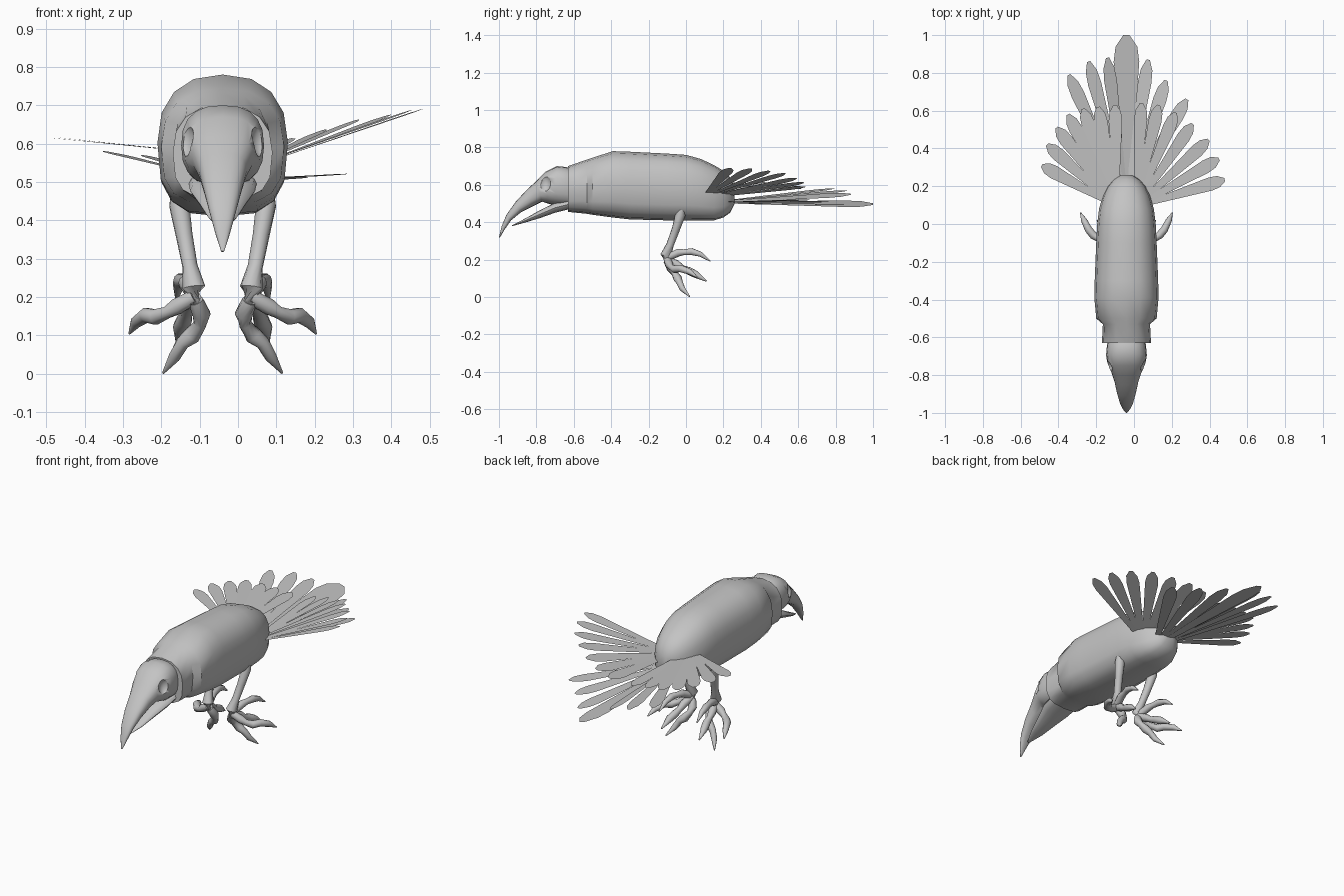
import bpy, bmesh, math
from mathutils import Vector

if "Cube" in bpy.data.objects:
    bpy.data.objects.remove(bpy.data.objects["Cube"])

CX = -0.04  # symmetry plane of the bird
grey = bpy.data.materials.new("plain grey")
grey.diffuse_color = (0.55, 0.55, 0.55, 1)
grey.use_nodes = True
grey.node_tree.nodes["Principled BSDF"].inputs["Base Color"].default_value = grey.diffuse_color


def finish(name, bm, angle=40, smooth=True, closed=True):
    if closed:
        bmesh.ops.recalc_face_normals(bm, faces=bm.faces)
    me = bpy.data.meshes.new(name)
    bm.to_mesh(me)
    bm.free()
    me.materials.append(grey)
    ob = bpy.data.objects.new(name, me)
    bpy.context.collection.objects.link(ob)
    if smooth:
        activate(ob)
        bpy.ops.object.shade_smooth_by_angle(angle=math.radians(angle))
    return ob


def activate(ob):
    bpy.ops.object.select_all(action='DESELECT')
    ob.select_set(True)
    bpy.context.view_layer.objects.active = ob


def ring(c, u, v, n, top=1.0, bot=1.0):
    """Superellipse ring around c with half axes u and v."""
    pts = []
    for i in range(n):
        a = 2 * math.pi * i / n
        ca, sa = math.cos(a), math.sin(a)
        e = top if sa > 0 else bot
        p = lambda k: math.copysign(abs(k) ** e, k)
        pts.append(c + u * p(ca) + v * p(sa))
    return pts


def loft(bm, rings):
    loops = [[bm.verts.new(p) for p in r] for r in rings]
    for a, b in zip(loops, loops[1:]):
        for i in range(len(a)):
            j = (i + 1) % len(a)
            bm.faces.new((a[i], a[j], b[j], b[i]))
    bm.faces.new(loops[0])
    bm.faces.new(loops[-1])


def section(yt, zt, yb, zb, w, n, top, bot):
    """Cross-section between a top and a bottom point, w half width."""
    t, b = Vector((CX, yt, zt)), Vector((CX, yb, zb))
    return ring((t + b) / 2, Vector((w, 0, 0)), (t - b) / 2, n, top, bot)


def tube(bm, path, radii):
    pts = [Vector(p) for p in path]
    rings = []
    for i, (p, r) in enumerate(zip(pts, radii)):
        d = pts[min(i + 1, len(pts) - 1)] - pts[max(i - 1, 0)]
        q = d.to_track_quat('Z', 'Y')
        rings.append(ring(p, q @ Vector((r, 0, 0)), q @ Vector((0, r, 0)), 10))
    loft(bm, rings)


# Body: y, half width, bottom z, top z
body = [(-.63, .13, .455, .70), (-.53, .125, .445, .735), (-.50, .16, .44, .745),
        (-.39, .17, .425, .78), (-.30, .168, .415, .777), (-.10, .16, .41, .767),
        (.00, .155, .41, .76), (.08, .145, .41, .738), (.15, .125, .41, .705),
        (.20, .10, .425, .675), (.235, .07, .45, .64), (.26, .03, .50, .59)]
bm = bmesh.new()
loft(bm, [section(y, t, y, b, w, 16, .85, .65) for y, w, b, t in body])
finish("body", bm)

# Skull and hooked upper beak
skull = [(-.60, .68, -.60, .48, .095), (-.64, .695, -.64, .485, .103),
         (-.69, .70, -.70, .49, .108), (-.75, .67, -.74, .50, .10),
         (-.80, .62, -.77, .51, .08), (-.85, .575, -.82, .485, .063),
         (-.91, .51, -.88, .455, .05), (-.96, .44, -.935, .41, .035),
         (-.985, .38, -.97, .36, .02), (-1.0, .32, -.995, .318, .004)]
bm = bmesh.new()
loft(bm, [section(*s, 20, .8, .8) for s in skull])
head = finish("skull_and_upper_beak", bm)

# Eye sockets cut out of the skull
for s in (-1, 1):
    bm = bmesh.new()
    bmesh.ops.create_uvsphere(bm, u_segments=20, v_segments=12, radius=1)
    for v in bm.verts:
        v.co = Vector((v.co.x * .035 + CX + s * .108,
                       v.co.y * .035 - .757, v.co.z * .05 + .612))
    cutter = finish("eye_socket_cutter", bm)
    cutter.hide_render = True
    mod = head.modifiers.new("socket", 'BOOLEAN')
    mod.operation = 'DIFFERENCE'
    mod.object = cutter
    activate(head)
    bpy.ops.object.modifier_apply(modifier=mod.name)
    bpy.data.objects.remove(cutter)

# Lower beak
jaw = [(-.60, .53, -.60, .475, .09), (-.70, .505, -.70, .45, .085),
       (-.78, .465, -.78, .422, .06), (-.86, .42, -.86, .398, .038),
       (-.93, .384, -.93, .379, .008)]
bm = bmesh.new()
loft(bm, [section(*s, 14, .8, .9) for s in jaw])
finish("lower_beak", bm)

# Legs and toes, offsets measured from the symmetry plane
leg = [(.115, -.02, .50), (.113, -.03, .44), (.10, -.055, .36),
       (.085, -.085, .28), (.075, -.108, .225), (.073, -.10, .185)]
leg_r = [.018, .027, .022, .02, .03, .02]
toes = {
    "outer_toe": ([(.075, -.10, .20), (.12, -.09, .175), (.145, -.08, .16), (.175, -.06, .148),
                   (.20, -.03, .153), (.225, .02, .135), (.243, .06, .105)],
                  [.02, .022, .016, .021, .02, .016, .003]),
    "middle_toe": ([(.075, -.10, .20), (.09, -.05, .175), (.095, -.02, .155), (.10, .015, .14),
                    (.11, .05, .122), (.12, .11, .085)],
                   [.02, .022, .016, .021, .02, .003]),
    "upper_toe": ([(.08, -.09, .215), (.095, -.04, .238), (.10, -.01, .24), (.11, .03, .243),
                   (.115, .08, .228), (.12, .13, .192)],
                  [.02, .021, .016, .019, .014, .003]),
    "lower_toe": ([(.07, -.10, .19), (.055, -.08, .155), (.06, -.062, .128), (.08, -.045, .10),
                   (.105, -.035, .08), (.125, -.02, .045), (.155, .02, .002)],
                  [.02, .024, .017, .023, .018, .016, .003])}
for s, side in ((-1, "left"), (1, "right")):
    place = lambda path: [(CX + s * x, y, z) for x, y, z in path]
    bm = bmesh.new()
    tube(bm, place(leg), leg_r)
    finish(side + "_leg", bm, 60)
    for name, (path, radii) in toes.items():
        bm = bmesh.new()
        tube(bm, place(path), radii)
        finish(side + "_" + name, bm, 60)


def fan(name, root, tips, widths):
    """Flat pointed feathers spreading from one root."""
    bm = bmesh.new()
    root, tips = Vector(root), [Vector(t) for t in tips]
    for i, (tip, w) in enumerate(zip(tips, widths)):
        d = tip - root
        across = tips[min(i + 1, len(tips) - 1)] - tips[max(i - 1, 0)]
        across = (across - across.project(d)).normalized()
        lift = Vector((0, 0, .002 * (i % 2)))
        outline = [(0, -.2), (.84, -1), (.93, -.85), (1, -.25),
                   (1, .25), (.93, .85), (.84, 1), (0, .2)]
        f = bm.faces.new([bm.verts.new(root + d * k + across * w * h + lift)
                          for k, h in outline])
        f.normal_update()
        if f.normal.z < 0:
            f.normal_flip()
    finish(name, bm, smooth=False, closed=False)


# Tail and wing feathers
fan("tail_feathers", (CX, .12, .505),
    [(-.345, .79, .58), (-.24, .86, .567), (-.14, .88, .55), (CX, 1.0, .495),
     (.075, .87, .495), (.17, .76, .508), (.28, .66, .52)],
    [.036, .036, .036, .07, .036, .036, .036])
fan("right_wing_feathers", (.01, .09, .53),
    [(.48, .235, .69), (.45, .345, .685), (.395, .445, .675), (.31, .53, .66),
     (.22, .59, .635), (.13, .63, .61), (.04, .64, .59)], [.036] * 7)
fan("left_wing_feathers", (-.09, .09, .575),
    [(-.488, .31, .615), (-.46, .42, .613), (-.41, .51, .608), (-.35, .58, .60),
     (-.27, .61, .592), (-.19, .62, .585), (-.10, .63, .58)], [.036] * 7)
